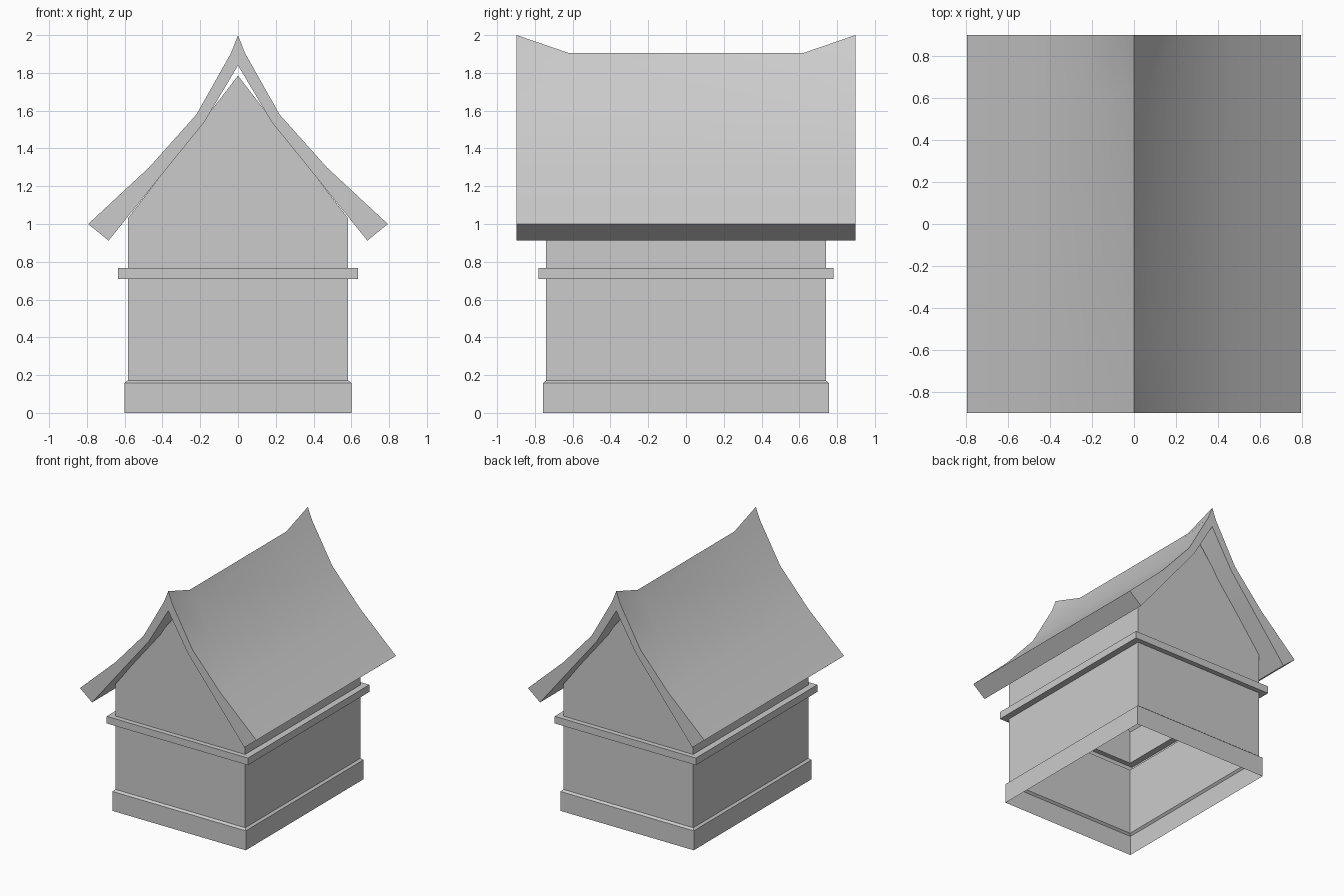
import bpy, bmesh, math

cube = bpy.data.objects.get("Cube")
if cube:
    bpy.data.objects.remove(cube, do_unlink=True)

grey = bpy.data.materials.new("plain grey")
grey.use_nodes = True
grey.diffuse_color = (0.6, 0.6, 0.6, 1)
grey.node_tree.nodes["Principled BSDF"].inputs["Base Color"].default_value = (0.6, 0.6, 0.6, 1)


def finish(bm, name):
    bmesh.ops.recalc_face_normals(bm, faces=bm.faces[:])
    mesh = bpy.data.meshes.new(name)
    bm.to_mesh(mesh)
    bm.free()
    mesh.materials.append(grey)
    obj = bpy.data.objects.new(name, mesh)
    bpy.context.collection.objects.link(obj)
    return obj


def bridge(bm, a, b):
    for i in range(len(a)):
        j = (i + 1) % len(a)
        bm.faces.new((a[i], a[j], b[j], b[i]))


# Walls: hollow shell, open below, with plinth, belt moulding and gables
HX, HY = 0.583, 0.74
bm = bmesh.new()
previous = None
for grow, z in [(0.017, 0), (0.017, 0.158), (0, 0.172), (0, 0.71),
                (0.052, 0.71), (0.052, 0.768), (0, 0.768), (0, 1.03)]:
    x, y = HX + grow, HY + (grow if grow < 0.03 else 0.04)
    ring = [bm.verts.new((sx * x, sy * y, z))
            for sx, sy in ((-1, -1), (1, -1), (1, 1), (-1, 1))]
    if previous:
        bridge(bm, previous, ring)
    previous = ring
fl, fr, br, bl = previous
front, back = (bm.verts.new((0, s * HY, 1.785)) for s in (-1, 1))
for face in ((fl, fr, front), (br, bl, back), (fr, br, back, front), (bl, fl, front, back)):
    bm.faces.new(face)
finish(bm, "walls")

# Roof: curved thick profile lofted along the ridge, flaring up at both ends
outer = [(0.22, 1.58), (0.47, 1.30), (0.793, 1.0)]
under = [(0.685, 0.912), (0.40, 1.266), (0.178, 1.54)]
bm = bmesh.new()
sections = []
for y, peak, shoulder in [(-0.897, 2.0, 1.905), (-0.62, 1.905, 1.853),
                          (0.62, 1.905, 1.853), (0.897, 2.0, 1.905)]:
    half = [(0.037, shoulder)] + outer + under
    loop = [(0, peak)] + half + [(0, 1.84)] + [(-x, z) for x, z in reversed(half)]
    sections.append([bm.verts.new((x, y, z)) for x, z in loop])
for a, b in zip(sections, sections[1:]):
    bridge(bm, a, b)
# End caps as matching quads between outer and under curves
for s in (sections[0], sections[-1]):
    n = len(s)
    for side in (1, -1):
        v = [s[(side * k) % n] for k in range(n // 2 + 1)]
        bm.faces.new((v[0], v[1], v[2], v[7], v[8]))
        bm.faces.new((v[2], v[3], v[6], v[7]))
        bm.faces.new((v[3], v[4], v[5], v[6]))
roof = finish(bm, "roof")

bpy.ops.object.select_all(action="DESELECT")
roof.select_set(True)
bpy.context.view_layer.objects.active = roof
bpy.ops.object.shade_smooth_by_angle(angle=math.radians(30))
